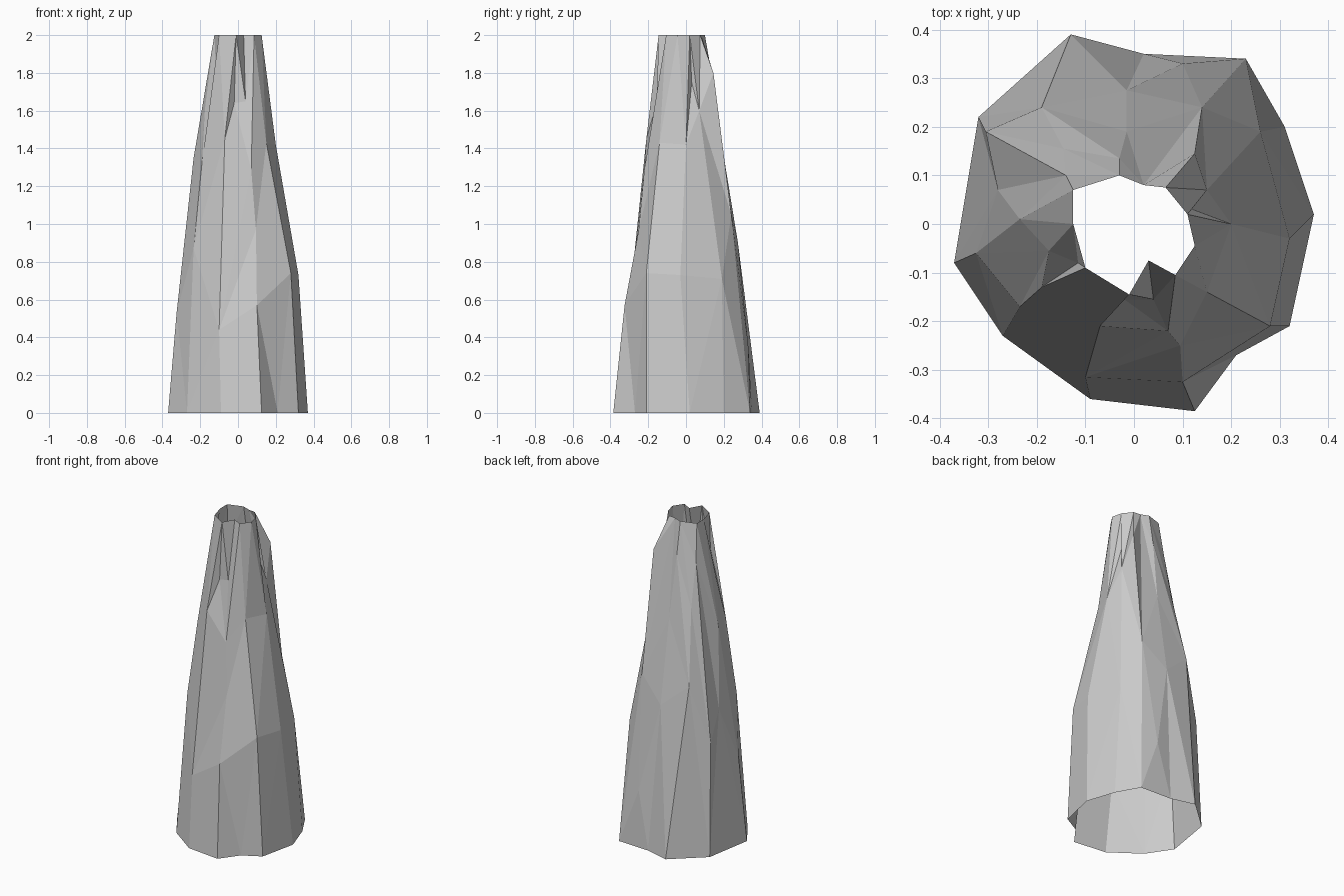
import bpy, bmesh
from math import atan2, tau
from mathutils import Vector, geometry

old = bpy.data.objects.get("Cube")
if old:
    bpy.data.objects.remove(old)


def flat_material(name, value):
    material = bpy.data.materials.new(name)
    material.use_nodes = True
    colour = (value, value, value, 1)
    material.diffuse_color = colour
    shader = material.node_tree.nodes["Principled BSDF"]
    shader.inputs["Base Color"].default_value = colour
    return material


def contour(outline, height):
    """Lift a plan outline to one level."""
    return [Vector((x, y, height)) for x, y in outline]


def wrap_skin(points, stretch):
    """Triangulate points around the z axis by unrolling them to angle and height."""
    count = len(points)
    unrolled = []
    for turn in (-1, 0, 1):
        for p in points:
            unrolled.append(Vector((atan2(p.y, p.x) + turn * tau, p.z * stretch)))
    triangles = geometry.delaunay_2d_cdt(unrolled, [], [], 0, 1e-6)
    flat, faces, sources = triangles[0], triangles[2], triangles[3]
    kept = {}
    for face in faces:
        middle = sum(flat[i].x for i in face) / len(face)
        if abs(middle) < tau * 0.6:
            ring = [sources[i][0] % count for i in face]
            if len(set(ring)) == len(ring):
                kept[tuple(sorted(ring))] = ring
    return kept.values()


# Open hem and open neck
hem = contour([(-.13, .39), (.02, .35), (.23, .34), (.31, .2), (.37, .02), (.32, -.21),
               (.21, -.27), (.125, -.385), (-.09, -.36), (-.27, -.23), (-.37, -.08),
               (-.32, .22)], 0)
neck = contour([(-.125, .07), (-.03, .1), (.02, .08), (.065, .075), (.11, .02),
                (.125, -.045), (.085, -.105), (.03, -.075), (-.01, -.145), (-.1, -.09),
                (-.125, 0)], 2)

# Fold points of the lower, middle and upper parts of the skirt
lower_folds = [(.1, -.325, .57), (-.1, -.315, .44), (-.235, -.17, .87), (.28, -.21, .74),
               (-.325, -.06, .53), (-.28, .07, .87), (-.305, .19, .7), (.32, -.03, .73),
               (.26, .19, .71), (.1, .33, .35), (-.015, .275, .9)]
middle_folds = [(.095, -.25, .97), (-.07, -.21, 1.45), (.07, -.22, 1.29), (.15, -.14, 1.43),
                (-.19, -.13, 1.33), (-.235, .01, 1.35), (-.19, .24, 1.05), (.2, 0, 1.42),
                (.14, .24, 1.05), (-.015, .19, 1.42)]
upper_folds = [(.04, -.155, 1.65), (-.02, -.155, 1.64), (-.115, -.08, 1.78),
               (-.175, -.055, 1.61), (-.145, .155, 1.5), (-.14, .1, 1.78), (.15, .07, 1.6),
               (.125, .145, 1.8), (-.03, .135, 1.8), (.12, .03, 1.75)]
points = hem + neck
for folds in (lower_folds, middle_folds, upper_folds):
    points += [Vector(p) for p in folds]

# Flat-faced skirt
bm = bmesh.new()
corners = [bm.verts.new(p) for p in points]
for ring in wrap_skin(points, 0.6):
    bm.faces.new([corners[i] for i in ring])
bmesh.ops.recalc_face_normals(bm, faces=bm.faces)
if sum(f.normal.dot(f.calc_center_median()) for f in bm.faces) < 0:
    bmesh.ops.reverse_faces(bm, faces=bm.faces)
mesh = bpy.data.meshes.new("folded_skirt")
bm.to_mesh(mesh)
bm.free()
mesh.materials.append(flat_material("plain grey", 0.6))
skirt = bpy.data.objects.new("folded_skirt", mesh)
bpy.context.collection.objects.link(skirt)
